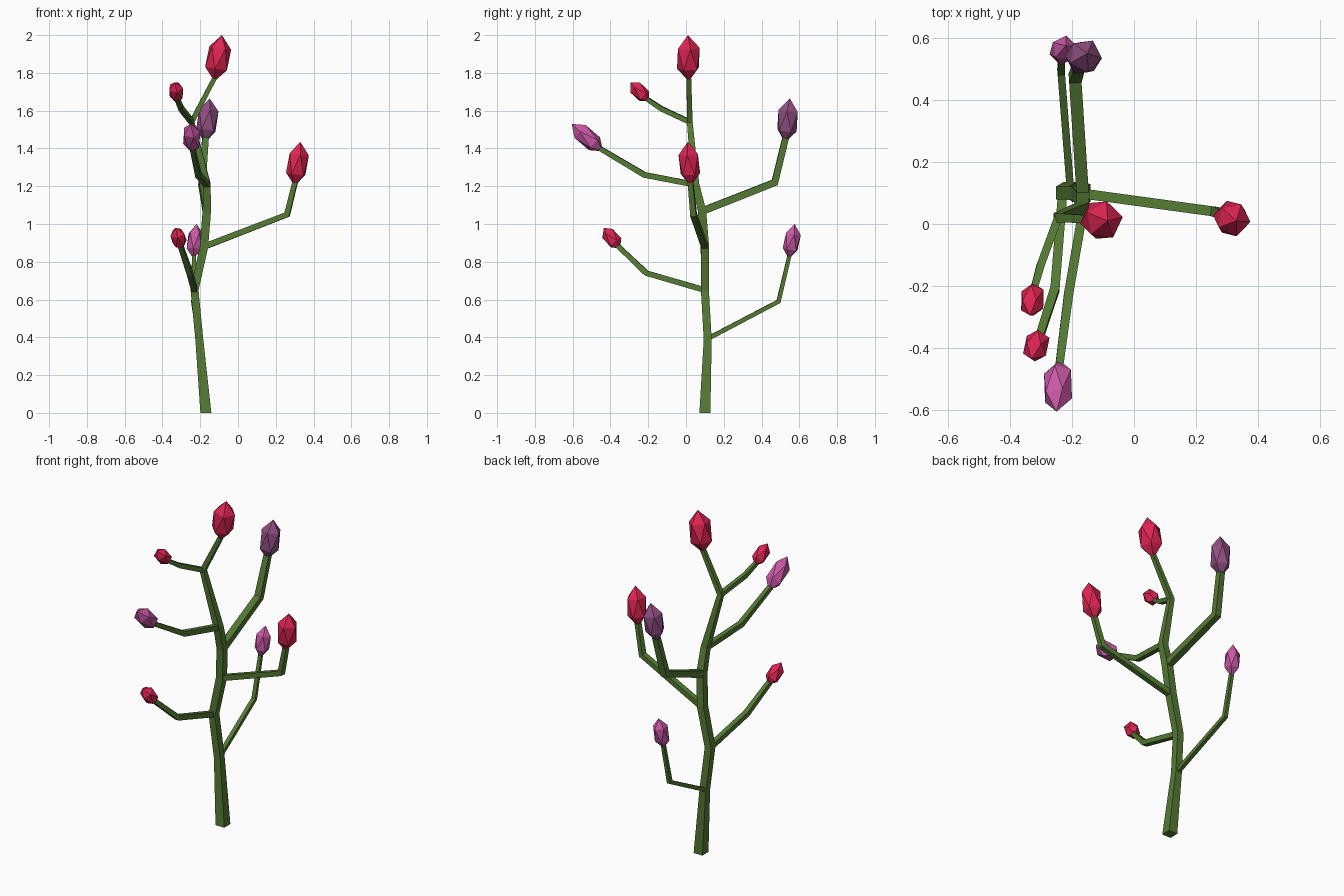
import bpy, bmesh
from mathutils import Vector, Matrix

if "Cube" in bpy.data.objects:
    bpy.data.objects.remove(bpy.data.objects["Cube"])


def material(name, rgb):
    m = bpy.data.materials.new(name)
    m.diffuse_color = (*rgb, 1)
    m.use_nodes = True
    m.node_tree.nodes["Principled BSDF"].inputs["Base Color"].default_value = m.diffuse_color
    return m


GREEN = material("stem green", (0.089, 0.195, 0.034))
RED = material("crimson", (0.73, 0.018, 0.084))
PINK = material("orchid pink", (0.58, 0.098, 0.376))
PURPLE = material("dusky purple", (0.283, 0.08, 0.223))


def finish(bm, name, mat):
    bmesh.ops.recalc_face_normals(bm, faces=bm.faces)
    mesh = bpy.data.meshes.new(name)
    bm.to_mesh(mesh)
    bm.free()
    mesh.materials.append(mat)
    bpy.context.collection.objects.link(bpy.data.objects.new(name, mesh))


def stem(name, pts, radii, side):
    """Square tube swept along pts; side is the sideways direction."""
    pts = [Vector(p) for p in pts]
    bm = bmesh.new()
    rings = []
    for i, (p, r) in enumerate(zip(pts, radii)):
        a = (p - pts[i - 1]).normalized() if i else Vector()
        b = (pts[i + 1] - p).normalized() if i < len(pts) - 1 else Vector()
        t = (a + b).normalized() if i else Vector(b)
        if name == "trunk" and i == 0:
            t = Vector((0, 0, 1))
        u = (side - t * side.dot(t)).normalized()
        v = t.cross(u)
        rings.append([bm.verts.new(p + r * (u * su + v * sv))
                      for su, sv in ((-1, -1), (1, -1), (1, 1), (-1, 1))])
    for r0, r1 in zip(rings, rings[1:]):
        for k in range(4):
            j = (k + 1) % 4
            bm.faces.new((r0[k], r0[j], r1[j], r1[k]))
    bm.faces.new(rings[0])
    bm.faces.new(rings[-1])
    finish(bm, name, GREEN)


def bud(name, base, tip, radius, mat):
    """Stretched icosahedron from base to tip."""
    base, tip = Vector(base), Vector(tip)
    axis = tip - base
    rot = axis.to_track_quat('Z', 'Y').to_matrix().to_4x4()
    mat4 = (Matrix.Translation((base + tip) / 2) @ rot
            @ Matrix.Diagonal((radius, radius, axis.length / 2, 1)))
    bm = bmesh.new()
    bmesh.ops.create_icosphere(bm, subdivisions=1, radius=1, matrix=mat4)
    finish(bm, name, mat)


# Trunk and top bud
stem("trunk",
     [(-0.17, 0.10, 0), (-0.205, 0.115, 0.39), (-0.23, 0.10, 0.65), (-0.18, 0.10, 0.88),
      (-0.165, 0.085, 1.07), (-0.165, 0.05, 1.21), (-0.245, 0.02, 1.54), (-0.115, 0.015, 1.79)],
     [0.029, 0.021, 0.021, 0.022, 0.022, 0.02, 0.015, 0.012], Vector((1, 0, 0)))
bud("top_bud", (-0.125, 0.015, 1.755), (-0.085, 0.01, 2.0), 0.069, RED)

# Side branches: start, elbow, bud base, bud tip, stem half width, bud radius, colour
BRANCHES = [
    ((-0.205, 0.11, 0.39), (-0.235, 0.49, 0.59), (-0.235, 0.545, 0.815), (-0.22, 0.575, 1.0),
     0.012, 0.047, PINK),
    ((-0.23, 0.10, 0.65), (-0.255, -0.21, 0.74), (-0.30, -0.35, 0.87), (-0.33, -0.435, 0.98),
     0.015, 0.044, RED),
    ((-0.18, 0.10, 0.88), (0.26, 0.04, 1.05), (0.30, 0.025, 1.20), (0.33, 0.01, 1.435),
     0.016, 0.061, RED),
    ((-0.165, 0.09, 1.07), (-0.19, 0.47, 1.22), (-0.175, 0.525, 1.43), (-0.15, 0.55, 1.665),
     0.02, 0.061, PURPLE),
    ((-0.165, 0.04, 1.21), (-0.21, -0.22, 1.26), (-0.24, -0.44, 1.385), (-0.25, -0.605, 1.53),
     0.015, 0.053, PINK),
    ((-0.245, 0.02, 1.54), (-0.30, -0.13, 1.61), (-0.32, -0.195, 1.65), (-0.335, -0.295, 1.75),
     0.013, 0.043, RED),
]
for n, (start, elbow, base, tip, r, br, mat) in enumerate(BRANCHES, 1):
    d = Vector(elbow) - Vector(start)
    inside = Vector(base).lerp(Vector(tip), 0.12)
    stem(f"branch_{n}", [start, elbow, inside], [r, r, r * 0.85],
         d.cross(Vector((0, 0, 1))).normalized())
    bud(f"bud_{n}", base, tip, br, mat)
